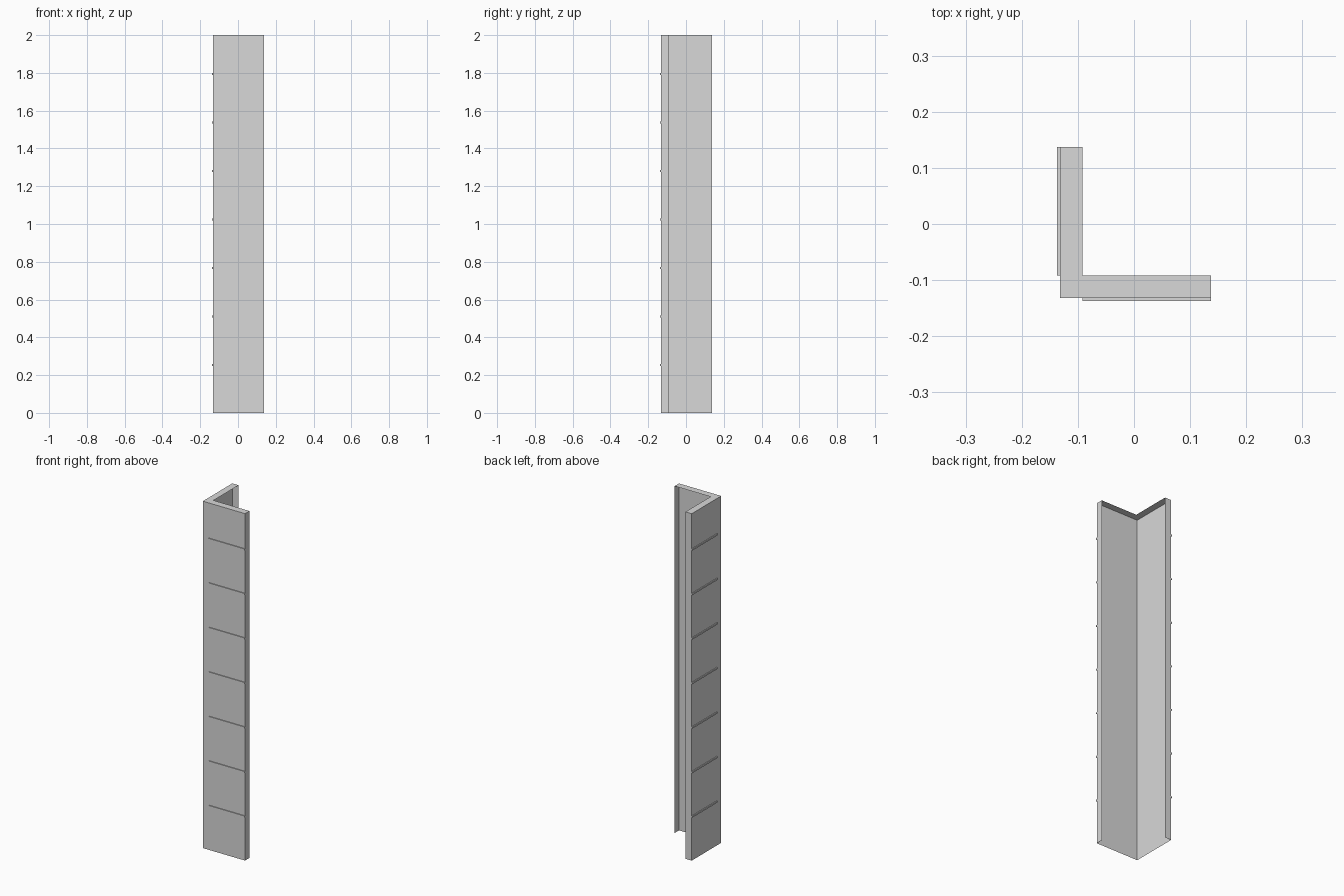
import bpy
import bmesh

cube = bpy.data.objects.get("Cube")
if cube:
    bpy.data.objects.remove(cube, do_unlink=True)

# Single flat grey
grey = bpy.data.materials.new("light_grey")
grey.use_nodes = True
colour = (0.69, 0.69, 0.69, 1)
grey.diffuse_color = colour
grey.node_tree.nodes["Principled BSDF"].inputs["Base Color"].default_value = colour

OUTER, INNER, END = -0.132, -0.092, 0.137   # wall faces and free ends
RIB_OUT, RIB_HEIGHT = -0.137, 0.009
HEIGHT, RIB_COUNT = 2.0, 7


def prism(name, outline, z0, z1, is_open=None):
    """Extrude an xy outline from z0 to z1; drop faces whose centre is_open accepts."""
    bm = bmesh.new()
    base = bm.faces.new([bm.verts.new((x, y, z0)) for x, y in outline])
    top = bmesh.ops.extrude_face_region(bm, geom=[base], use_keep_orig=True)
    for v in top["geom"]:
        if isinstance(v, bmesh.types.BMVert):
            v.co.z = z1
    bmesh.ops.recalc_face_normals(bm, faces=bm.faces)
    if is_open:
        unwanted = [f for f in bm.faces if is_open(f)]
        bmesh.ops.delete(bm, geom=unwanted, context='FACES')
    mesh = bpy.data.meshes.new(name)
    bm.to_mesh(mesh)
    bm.free()
    mesh.materials.append(grey)
    obj = bpy.data.objects.new(name, mesh)
    bpy.context.collection.objects.link(obj)
    return obj


def is_inner_or_bottom(face):
    """True for the bottom and for the two walls inside the corner."""
    return (face.normal.z < -0.5
            or all(abs(v.co.x - INNER) < 1e-4 for v in face.verts)
            or all(abs(v.co.y - INNER) < 1e-4 for v in face.verts))


# L-shaped corner cover: outer walls, end returns and top, open behind and below
prism("corner_post", [(OUTER, OUTER), (END, OUTER), (END, INNER),
                      (INNER, INNER), (INNER, END), (OUTER, END)],
      0, HEIGHT, is_inner_or_bottom)

# Thin raised ribs on both outer faces, evenly spaced up the post
front = [(INNER, RIB_OUT), (END, RIB_OUT), (END, OUTER), (INNER, OUTER)]
side = [(y, x) for x, y in front]
for i in range(RIB_COUNT):
    z = 0.254 + i * 0.2566
    for name, outline in (("front_rib", front), ("side_rib", side)):
        prism(f"{name}_{i + 1}", outline, z - RIB_HEIGHT / 2, z + RIB_HEIGHT / 2)
